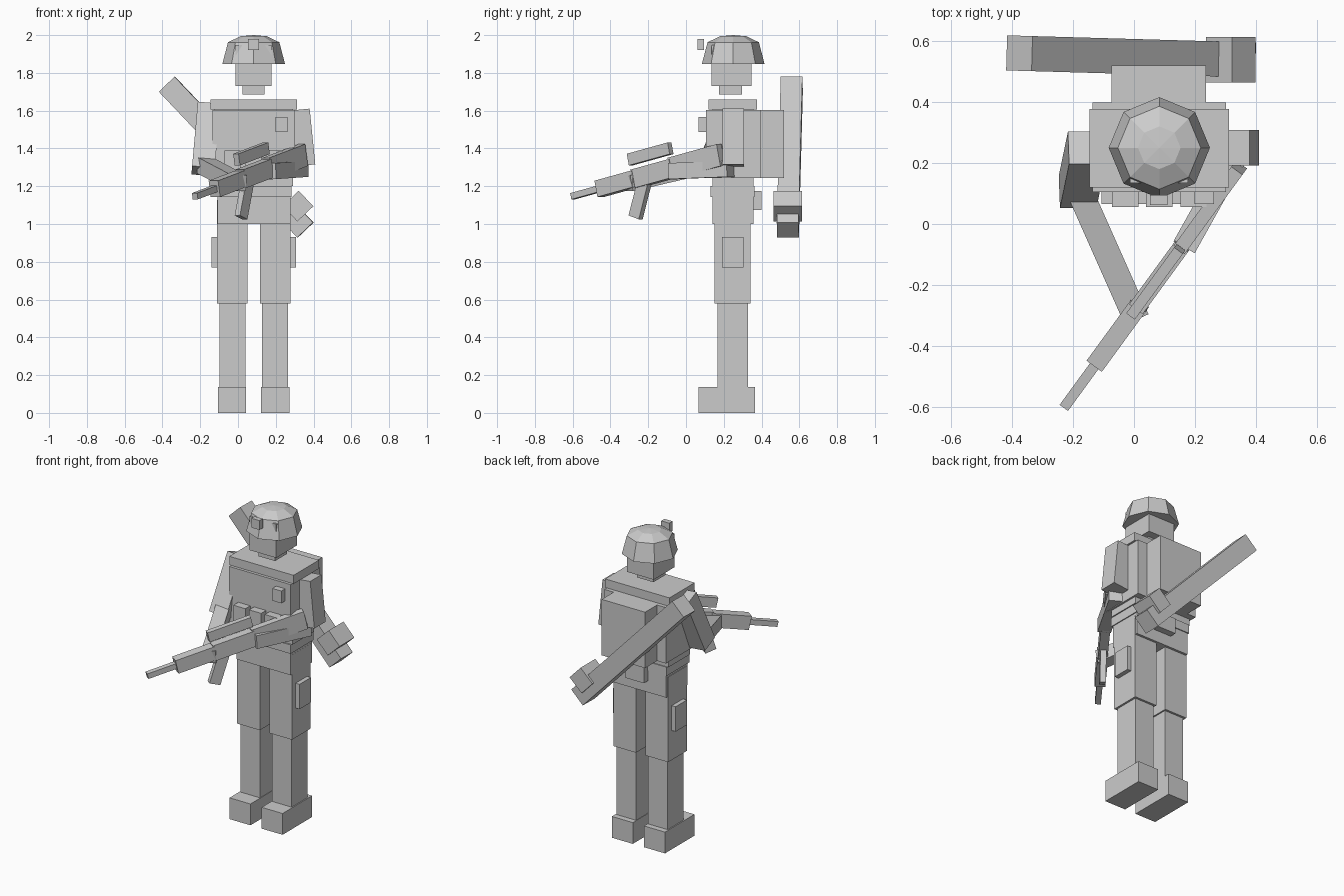
import bpy, bmesh, math
from mathutils import Vector, Matrix

if "Cube" in bpy.data.objects:
    bpy.data.objects.remove(bpy.data.objects["Cube"])

grey = bpy.data.materials.new("plain_grey")
grey.use_nodes = True
colour = (0.6, 0.6, 0.6, 1)
grey.diffuse_color = colour
grey.node_tree.nodes["Principled BSDF"].inputs["Base Color"].default_value = colour


def add_object(name, bm):
    bmesh.ops.recalc_face_normals(bm, faces=bm.faces)
    mesh = bpy.data.meshes.new(name)
    bm.to_mesh(mesh)
    bm.free()
    mesh.materials.append(grey)
    obj = bpy.data.objects.new(name, mesh)
    bpy.context.collection.objects.link(obj)
    return obj


def box(name, x, y, z):
    """Upright box from its (low, high) range on each axis."""
    bm = bmesh.new()
    size = [r[1] - r[0] for r in (x, y, z)]
    mid = [(r[0] + r[1]) / 2 for r in (x, y, z)]
    matrix = Matrix.Translation(mid) @ Matrix.Diagonal((*size, 1))
    bmesh.ops.create_cube(bm, size=1, matrix=matrix)
    return add_object(name, bm)


def beam(name, start, end, width, height, up=(0, 0, 1)):
    """Box running from start to end, with its height turned towards up."""
    a, b = Vector(start), Vector(end)
    axis = (b - a).normalized()
    side = axis.cross(Vector(up)).normalized()
    top = side.cross(axis)
    turn = Matrix((side, axis, top)).transposed().to_4x4()
    scale = Matrix.Diagonal((width, (b - a).length, height, 1))
    bm = bmesh.new()
    bmesh.ops.create_cube(bm, size=1, matrix=Matrix.Translation((a + b) / 2) @ turn @ scale)
    return add_object(name, bm)


MID_X, MID_Y = 0.083, 0.25

# Legs, boots and thigh pouches, mirrored about the body centre
for label, s in (("left", 1), ("right", -1)):
    def span(inner, outer):
        return sorted((MID_X + s * inner, MID_X + s * outer))
    box(label + "_boot", span(0.04, 0.189), (0.065, 0.365), (0, 0.137))
    box(label + "_shin", span(0.043, 0.182), (0.167, 0.328), (0.137, 0.58))
    box(label + "_thigh", span(0.034, 0.195), (0.152, 0.342), (0.58, 1.127))
    box(label + "_thigh_pouch", span(0.19, 0.223), (0.19, 0.305), (0.77, 0.93))

# Trunk
box("hips", (-0.108, 0.277), (0.14, 0.357), (1.0, 1.143))
box("belt", (-0.115, 0.283), (0.13, 0.363), (1.143, 1.2))
box("torso", (-0.125, 0.29), (0.14, 0.357), (1.2, 1.61))
box("vest", (-0.136, 0.302), (0.105, 0.398), (1.243, 1.603))
box("shoulder_yoke", (-0.146, 0.312), (0.12, 0.377), (1.605, 1.66))
box("backpack", (-0.073, 0.236), (0.398, 0.52), (1.243, 1.603))
box("back_pouch", (0.02, 0.15), (0.355, 0.4), (1.075, 1.175))
box("chest_pouch", (0.198, 0.262), (0.066, 0.105), (1.487, 1.566))
for i in (-1, 0, 1):
    x = MID_X + i * 0.112
    box("ammo_pouch", (x - 0.043, x + 0.043), (0.055, 0.106), (1.255, 1.39))

# Neck and head
box("neck", (0.024, 0.141), (0.175, 0.297), (1.685, 1.735))
box("head", (-0.013, 0.177), (0.135, 0.347), (1.73, 1.947))

# Helmet: eight-sided dome built ring by ring
bm = bmesh.new()
rings = []
for radius, z in ((0.166, 1.847), (0.136, 1.962), (0.07, 1.994)):
    rings.append([bm.verts.new((MID_X + radius * math.cos(k * math.pi / 4),
                                MID_Y + radius * math.sin(k * math.pi / 4), z))
                  for k in range(8)])
for low, high in zip(rings, rings[1:]):
    for k in range(8):
        n = (k + 1) % 8
        bm.faces.new((low[k], low[n], high[n], high[k]))
apex = bm.verts.new((MID_X, MID_Y, 2.0))
for k in range(8):
    bm.faces.new((rings[-1][k], rings[-1][(k + 1) % 8], apex))
bm.faces.new(rings[0])
add_object("helmet", bm)
box("helmet_sight", (0.052, 0.11), (0.062, 0.095), (1.92, 1.98))

# Arms, both reaching forward to the rifle
beam("right_upper_arm", (-0.155, 0.25, 1.62), (-0.185, 0.105, 1.28), 0.12, 0.115, (0, -1, 0))
beam("right_forearm", (-0.175, 0.1, 1.31), (0.005, -0.305, 1.215), 0.085, 0.085)
beam("left_upper_arm", (0.322, 0.25, 1.605), (0.352, 0.25, 1.31), 0.115, 0.115, (0, -1, 0))
beam("left_forearm", (0.338, 0.235, 1.292), (0.165, -0.075, 1.28), 0.08, 0.085)

# Rifle, laid out along one sloping line from muzzle to stock
muzzle, butt = Vector((-0.228, -0.6, 1.147)), Vector((0.345, 0.185, 1.365))


def along(t, lift=0.0):
    return muzzle.lerp(butt, t) + Vector((0, 0, lift))


beam("rifle_barrel", along(0), along(0.2), 0.034, 0.034)
beam("rifle_handguard", along(0.18), along(0.43), 0.062, 0.088)
beam("rifle_receiver", along(0.42), along(0.68), 0.055, 0.1)
beam("rifle_stock", along(0.67), along(1), 0.045, 0.118)
beam("rifle_scope", along(0.385, 0.11), along(0.66, 0.11), 0.035, 0.063)
beam("rifle_magazine", (0.05, -0.22, 1.22), (0.016, -0.267, 1.035), 0.035, 0.07, butt - muzzle)

# Launcher tube slung across the back, with its sight block
top_end, low_end = Vector((-0.376, 0.56, 1.74)), Vector((0.357, 0.539, 0.968))
beam("launcher_tube", top_end, low_end, 0.115, 0.115)
outward = Vector((0.725, 0, 0.689))
mount = low_end + Vector((0.003, 0, 0.167)) - outward * 0.117
beam("launcher_sight", mount, mount + outward * 0.117, 0.15, 0.113)
